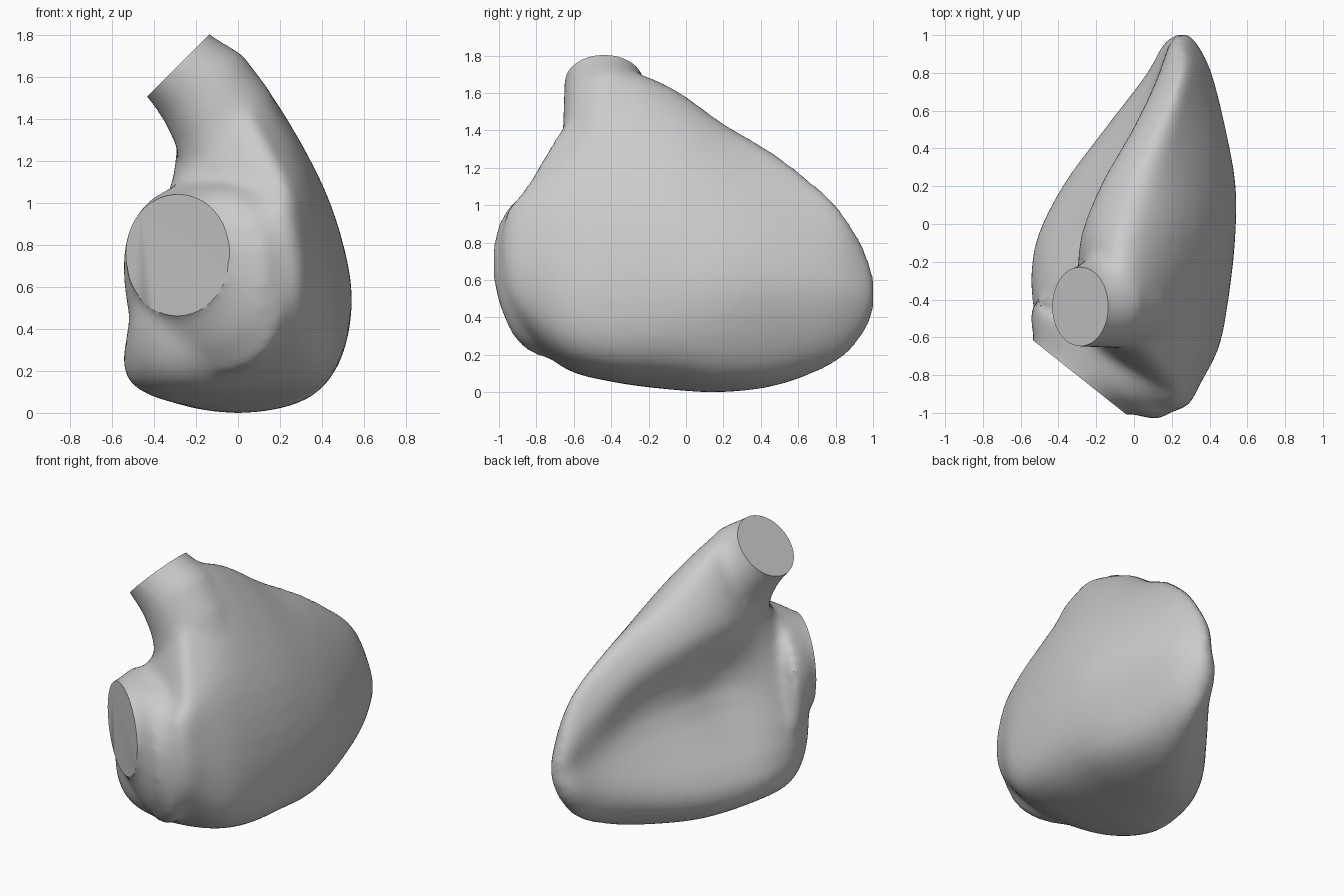
import bpy, bmesh, math
from mathutils import Vector

if "Cube" in bpy.data.objects:
    bpy.data.objects.remove(bpy.data.objects["Cube"])

# Chamber cross-sections: y, then (x, z) from crest, down the right wall, round the left rim, up the hollow face
SLICES = [
    (-.85, [(.18, 1.1), (.24, 1.08), (.3, .95), (.35, .64), (.3, .4), (.1, .31), (-.06, .36), (-.12, .5), (-.15, .7), (.05, 1.0)]),
    (-.65, [(.0, 1.42), (.15, 1.33), (.34, 1.05), (.45, .55), (.37, .23), (0, .13), (-.33, .18), (-.45, .4), (-.42, .75), (-.2, 1.1)]),
    (-.4, [(-.1, 1.7), (.12, 1.56), (.4, 1.03), (.5, .5), (.4, .16), (0, .06), (-.43, .1), (-.54, .3), (-.41, .8), (-.27, 1.23)]),
    (-.1, [(-.1, 1.64), (.17, 1.47), (.44, 1.0), (.535, .5), (.42, .15), (.05, .02), (-.37, .07), (-.52, .3), (-.2, .82), (-.29, 1.27)]),
    (.2, [(0, 1.44), (.22, 1.3), (.44, .95), (.54, .53), (.41, .13), (.1, .005), (-.23, .05), (-.38, .28), (-.11, .8), (-.18, 1.22)]),
    (.5, [(.13, 1.26), (.27, 1.13), (.43, .83), (.485, .52), (.37, .16), (.15, .04), (-.06, .11), (-.16, .3), (.03, .74), (-.01, 1.08)]),
    (.8, [(.24, 1.01), (.31, .92), (.38, .72), (.41, .52), (.34, .28), (.22, .16), (.1, .23), (.07, .38), (.13, .6), (.14, .85)]),
]


def catmull(a, b, c, d, t):
    return .5 * (2 * b + (c - a) * t + (2 * a - 5 * b + 4 * c - d) * t * t + (3 * b - a - 3 * c + d) * t ** 3)


def smooth_row(pts, steps, closed):
    n, out = len(pts), []
    get = (lambda i: pts[i % n]) if closed else (lambda i: pts[max(0, min(n - 1, i))])
    for i in range(n if closed else n - 1):
        out += [catmull(get(i - 1), get(i), get(i + 1), get(i + 2), k / steps) for k in range(steps)]
    return out if closed else out + [pts[-1]]


def loft(bm, rings):
    rows = [[bm.verts.new(p) for p in r] for r in rings]
    n = len(rows[0])
    faces = [bm.faces.new((a[i], a[(i + 1) % n], b[(i + 1) % n], b[i]))
             for a, b in zip(rows, rows[1:]) for i in range(n)]
    faces += [bm.faces.new(rows[0]), bm.faces.new(rows[-1])]
    bmesh.ops.recalc_face_normals(bm, faces=faces)


def ellipse(c, u, v, ru, rv, power=1, n=40):
    pts = []
    for i in range(n):
        a = 2 * math.pi * i / n
        cx, sx = math.cos(a), math.sin(a)
        pts.append(c + u * ru * math.copysign(abs(cx) ** power, cx) + v * rv * math.copysign(abs(sx) ** power, sx))
    return pts


def scaled(pts, y, cx, cz, s):
    return [Vector((cx + (x - cx) * s, y, cz + (z - cz) * s)) for x, z in pts]


bm = bmesh.new()

# main chamber, closed with shrunken copies of its end sections
front, back = SLICES[0][1], SLICES[-1][1]
rings = [scaled(front, -.985, .2, .75, .25), scaled(front, -.95, .2, .75, .65)]
rings += [[Vector((x, y, z)) for x, z in pts] for y, pts in SLICES]
rings += [scaled(back, .95, .25, .5, .55), scaled(back, 1.005, .26, .52, .22)]
rings = [smooth_row(r, 4, True) for r in rings]
columns = [smooth_row(list(c), 5, False) for c in zip(*rings)]
loft(bm, list(zip(*columns)))

# inlet collar flaring from the slanted round opening
IN_C, IN_N = Vector((-.29, -.81, .76)), Vector((-.62, -.78, 0)).normalized()
side, up = Vector((.78, -.62, 0)).normalized(), Vector((0, 0, 1))
collar = [(-.12, 0, 0, .28, .26, 1), (0, 0, 0, .305, .28, 1), (.08, .035, -.07, .43, .38, .9),
          (.17, .03, -.12, .475, .46, .78), (.24, .1, -.13, .4, .44, .8), (.36, .2, -.12, .2, .3, .9)]
loft(bm, [ellipse(IN_C - IN_N * d + side * t + up * h, side, up, rt, rz, p) for d, t, h, rt, rz, p in collar])

# outlet neck leaning up and to the left
OUT_C, OUT_N = Vector((-.285, -.44, 1.655)), Vector((-1, 0, 1)).normalized()
Y = Vector((0, 1, 0))
neck = [((-.35, -.44, 1.72), 45, .21), ((-.285, -.44, 1.655), 45, .21), ((-.165, -.41, 1.55), 40, .245),
        ((-.07, -.4, 1.4), 30, .26), ((0, -.4, 1.2), 25, .28)]
loft(bm, [ellipse(Vector(c), Vector((math.cos(math.radians(a)), 0, math.sin(math.radians(a)))), Y, r, r)
          for c, a, r in neck])

mesh = bpy.data.meshes.new("heart_chamber")
bm.to_mesh(mesh)
bm.free()
obj = bpy.data.objects.new("heart_chamber", mesh)
bpy.context.collection.objects.link(obj)
bpy.context.view_layer.objects.active = obj
obj.select_set(True)

# fuse the parts into one skin and relax the joints
rm = obj.modifiers.new("fuse", 'REMESH')
rm.mode, rm.voxel_size = 'VOXEL', .025
sm = obj.modifiers.new("relax", 'SMOOTH')
sm.factor, sm.iterations = .5, 16
for name in ("fuse", "relax"):
    bpy.ops.object.modifier_apply(modifier=name)

# slice the two openings flat and cap them
bm = bmesh.new()
bm.from_mesh(obj.data)
for c, n in ((IN_C, IN_N), (OUT_C, OUT_N)):
    cut = bmesh.ops.bisect_plane(bm, geom=bm.verts[:] + bm.edges[:] + bm.faces[:], plane_co=c, plane_no=n,
                                 clear_outer=True)
    edges = [e for e in cut["geom_cut"] if isinstance(e, bmesh.types.BMEdge) and e.is_boundary]
    bmesh.ops.edgeloop_fill(bm, edges=edges)
bmesh.ops.recalc_face_normals(bm, faces=bm.faces[:])

# rest on the ground
low = min(v.co.z for v in bm.verts)
bmesh.ops.translate(bm, verts=bm.verts[:], vec=(0, 0, -low))
bm.to_mesh(obj.data)
bm.free()
bpy.ops.object.shade_smooth_by_angle(angle=math.radians(35))
